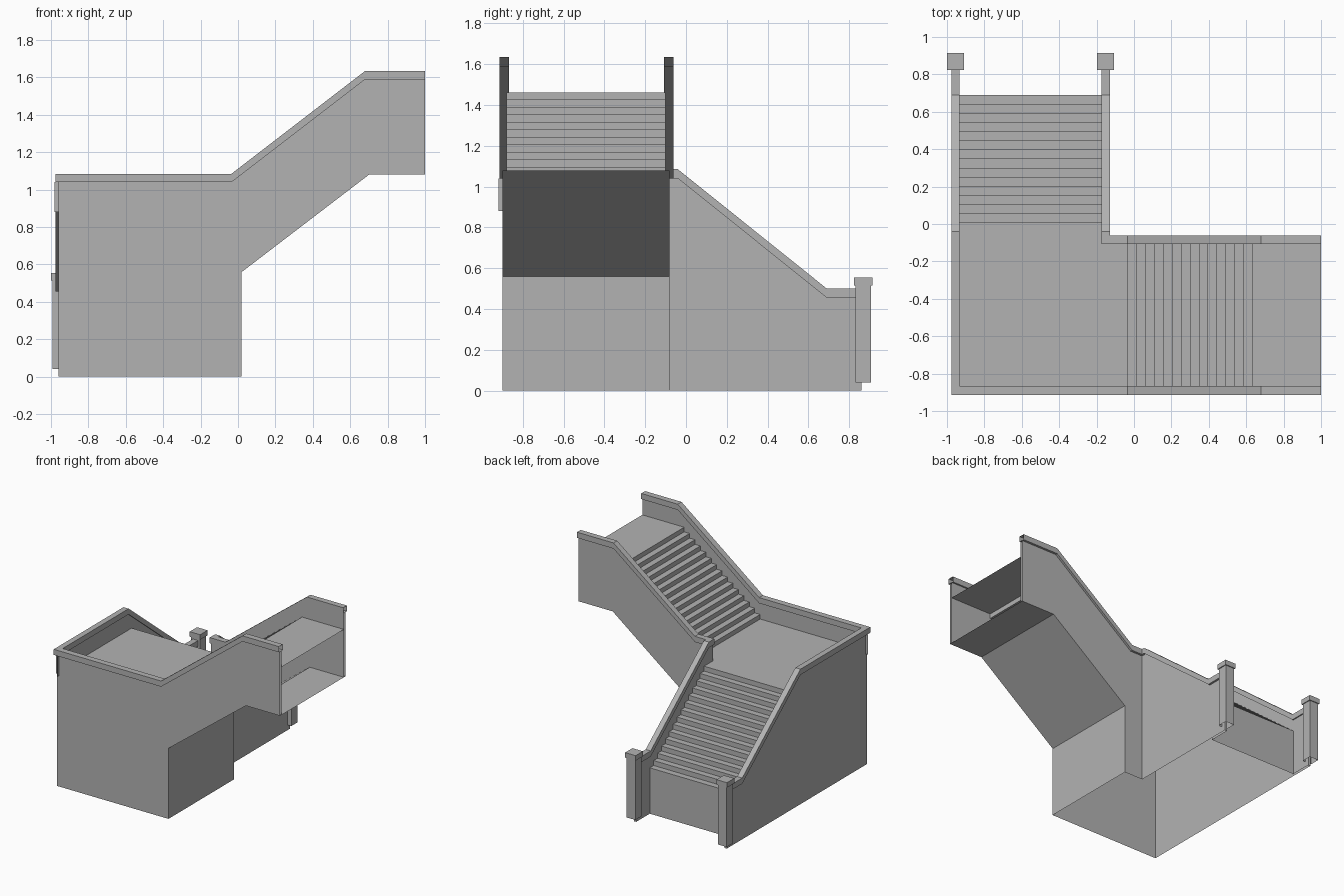
import bpy
import bmesh
from mathutils import Vector

if "Cube" in bpy.data.objects:
    bpy.data.objects.remove(bpy.data.objects["Cube"], do_unlink=True)

# Single concrete colour
concrete = bpy.data.materials.new("concrete_grey")
concrete.use_nodes = True
GREY = (0.45, 0.45, 0.45, 1)
concrete.diffuse_color = GREY
concrete.node_tree.nodes["Principled BSDF"].inputs["Base Color"].default_value = GREY

# Main levels and planes
LANDING, PLATFORM, CAP = 0.91, 1.46, 0.045
RUN_X, RUN_Y = (-0.035, 0.68), (-0.04, 0.69)
FRONT, BACK, LEFT, RIGHT = -0.90, -0.08, -0.96, -0.145
THICK, END, STEPS = 0.02, 0.86, 15
BLOCK, SOFFIT = 0.02, 0.70


def ramp(v, a, b):
    return min(1, max(0, (v - a) / (b - a)))


def top_x(x):
    return 1.04 + 0.55 * ramp(x, *RUN_X)


def top_y(y):
    return 1.04 - 0.585 * ramp(y, *RUN_Y)


def under(x):
    return 0.56 + 0.52 * ramp(x, BLOCK, SOFFIT)


def sheet(name, faces, facing=None):
    """Mesh from polygons; facing turns every normal towards a direction."""
    bm = bmesh.new()
    for pts in faces:
        f = bm.faces.new([bm.verts.new(p) for p in pts])
        f.normal_update()
        if facing and f.normal.dot(Vector(facing)) < 0:
            f.normal_flip()
    bmesh.ops.remove_doubles(bm, verts=bm.verts, dist=0.0005)
    if not facing:
        bmesh.ops.recalc_face_normals(bm, faces=bm.faces)
    me = bpy.data.meshes.new(name)
    bm.to_mesh(me)
    bm.free()
    me.materials.append(concrete)
    ob = bpy.data.objects.new(name, me)
    bpy.context.collection.objects.link(ob)
    return ob


def wall_x(name, y, stations, facing):
    """Wall along x from (x, top, bottom) stations."""
    sheet(name, [[(a, y, at), (b, y, bt), (b, y, bb), (a, y, ab)]
                 for (a, at, ab), (b, bt, bb) in zip(stations, stations[1:]) if a != b], facing)


def wall_y(name, x, stations, facing):
    sheet(name, [[(x, a, at), (x, b, bt), (x, b, bb), (x, a, ab)]
                 for (a, at, ab), (b, bt, bb) in zip(stations, stations[1:]) if a != b], facing)


def coping(name, x_out, x_in, y_out, y_in):
    """Open-ended rectangular coping that turns a mitred corner."""
    path = [((x, y_out), (x, y_in), top_x(x)) for x in (1, RUN_X[1], RUN_X[0])]
    path.append(((x_out, y_out), (x_in, y_in), top_x(-1)))
    path += [((x_out, y), (x_in, y), top_y(y)) for y in (*RUN_Y, END)]
    rings = [[(*o, z), (*o, z + CAP), (*i, z + CAP), (*i, z)] for o, i, z in path]
    sheet(name, [[p[k], p[(k + 1) % 4], q[(k + 1) % 4], q[k]]
                 for p, q in zip(rings, rings[1:]) for k in range(4)])


# Outer walls of the upper flight
for name, y, start, d in (("front_wall", FRONT, LEFT, -1), ("back_wall", BACK, RIGHT, 1)):
    st = [(x, top_x(x), under(x)) for x in (1, SOFFIT, RUN_X[1], BLOCK)]
    st += [(x, top_x(x), 0) for x in (BLOCK, RUN_X[0], start)]
    wall_x(name, y, st, (0, d, 0))
    # Parapet lining
    st = [(x, top_x(x), under(x)) for x in (1, SOFFIT, RUN_X[1], BLOCK)]
    st += [(x, top_x(x), LANDING - 0.03) for x in (BLOCK, RUN_X[0], start + d * THICK * -d)]
    wall_x(name + "_lining", y - d * THICK, st, (0, -d, 0))

# Outer walls of the lower flight
for name, x, start, d in (("left_wall", LEFT, FRONT, -1), ("right_wall", RIGHT, BACK, 1)):
    wall_y(name, x, [(y, top_y(y), 0) for y in (start, *RUN_Y, END)], (d, 0, 0))
    st = [(y, top_y(y), top_y(y) - 0.16) for y in (start - THICK * d * d, *RUN_Y)]
    st += [(y, top_y(y), 0) for y in (RUN_Y[1], END)]
    wall_y(name + "_lining", x - d * THICK, st, (-d, 0, 0))
    xi, zt = x - d * THICK, top_y(END)
    sheet(name + "_end", [[(x, END, 0), (xi, END, 0), (xi, END, zt), (x, END, zt)]], (0, 1, 0))

# Base side under the upper flight, and the sloped and level soffit
sheet("base_side", [[(BLOCK, FRONT, 0), (BLOCK, BACK, 0),
                     (BLOCK, BACK, under(BLOCK)), (BLOCK, FRONT, under(BLOCK))]], (1, 0, 0))
sheet("soffit", [[(a, FRONT, under(a)), (b, FRONT, under(b)), (b, BACK, under(b)), (a, BACK, under(a))]
                 for a, b in ((BLOCK, SOFFIT), (SOFFIT, 1))], (0, 0, -1))

# Landing
y0, y1 = FRONT + THICK, BACK - THICK
x0, x1 = LEFT + THICK, RIGHT - THICK
going_x = (RUN_X[1] - RUN_X[0]) / STEPS
going_y = (RUN_Y[1] - RUN_Y[0]) / STEPS
edge = RUN_Y[0] + going_y
sheet("landing", [[(x0, y0, LANDING), (RUN_X[0], y0, LANDING), (RUN_X[0], y1, LANDING), (x0, y1, LANDING)],
                  [(x0, y1, LANDING), (x1, y1, LANDING), (x1, edge, LANDING), (x0, edge, LANDING)]], (0, 0, 1))

# Upper steps and platform
rise = (PLATFORM - LANDING) / STEPS
profile = [(RUN_X[0], LANDING)]
for k in range(STEPS):
    x, z = RUN_X[0] + k * going_x, LANDING + (k + 1) * rise
    profile += [(x, z), (x + going_x if k < STEPS - 1 else 1, z)]
sheet("upper_steps", [[(a, y0, az), (b, y0, bz), (b, y1, bz), (a, y1, az)]
                      for (a, az), (b, bz) in zip(profile, profile[1:])], (-1, 0, 1))

# Lower steps, with a tall bottom riser
rise = 0.585 / STEPS
profile = [(edge, LANDING)]
for k in range(1, STEPS):
    y, z = RUN_Y[0] + k * going_y, LANDING - k * rise
    profile += [(y, z), (y + going_y, z)]
profile.append((RUN_Y[1], 0))
sheet("lower_steps", [[(x0, a, az), (x0, b, bz), (x1, b, bz), (x1, a, az)]
                      for (a, az), (b, bz) in zip(profile, profile[1:])], (0, 1, 1))

# Copings along both parapets
coping("outer_coping", -0.977, -0.932, -0.915, -0.867)
coping("inner_coping", -0.129, -0.173, -0.062, -0.108)


# Newel posts with caps
def block(name, cx, cy, half, z0, z1, open_bottom=False):
    bm = bmesh.new()
    bmesh.ops.create_cube(bm, size=1)
    for v in bm.verts:
        v.co = (cx + v.co.x * 2 * half, cy + v.co.y * 2 * half, z0 + (v.co.z + 0.5) * (z1 - z0))
    if open_bottom:
        bmesh.ops.delete(bm, geom=[f for f in bm.faces if f.normal.z < -0.5], context="FACES_ONLY")
    me = bpy.data.meshes.new(name)
    bm.to_mesh(me)
    bm.free()
    me.materials.append(concrete)
    bpy.context.collection.objects.link(bpy.data.objects.new(name, me))


for side, cx in (("left", -0.954), ("right", -0.152)):
    block(side + "_post", cx, 0.869, 0.039, 0.04, 0.515, True)
    block(side + "_post_cap", cx, 0.869, 0.046, 0.515, 0.555)
